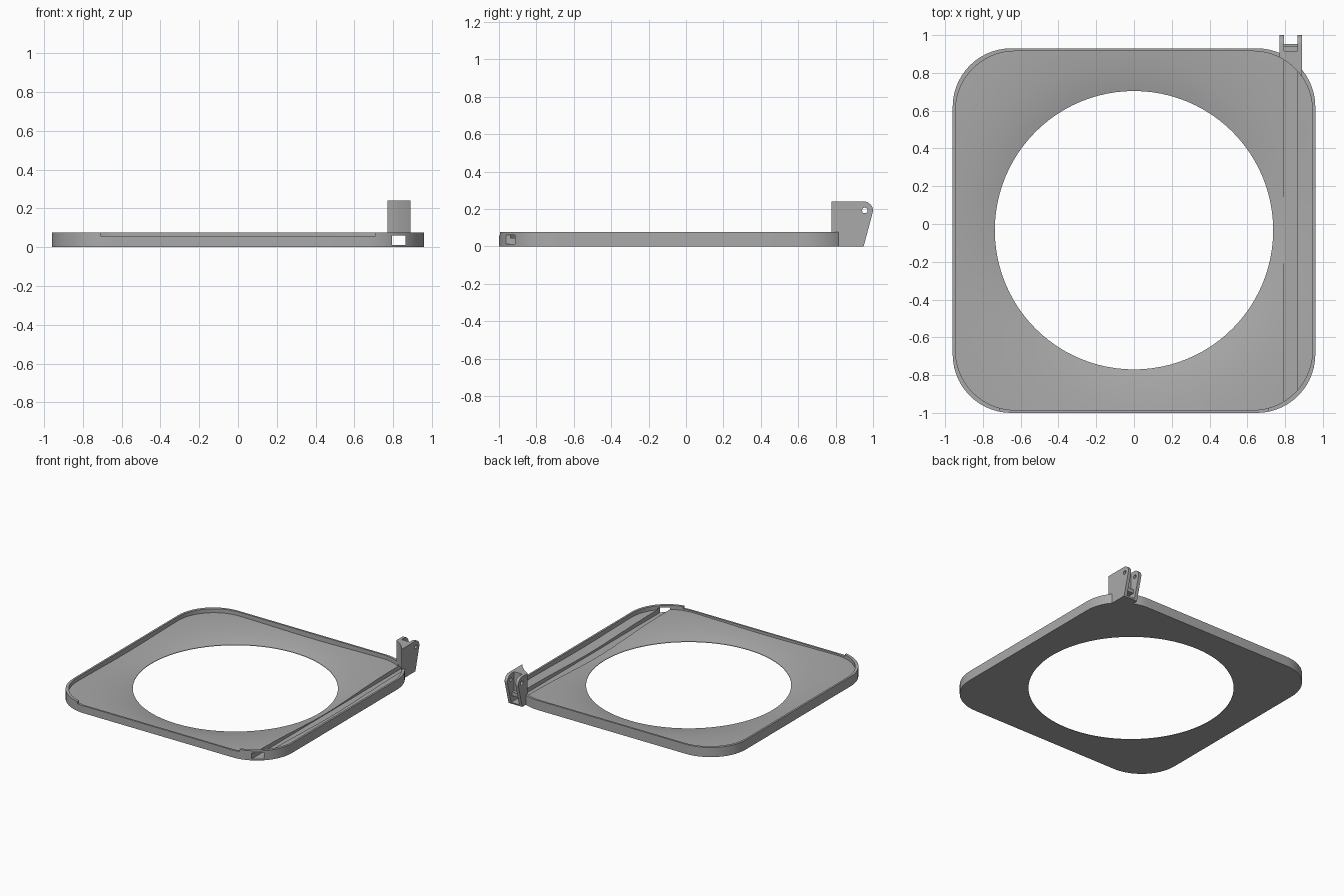
import bpy, bmesh, math
from mathutils import Vector

cube = bpy.data.objects.get("Cube")
if cube:
    bpy.data.objects.remove(cube, do_unlink=True)

grey = bpy.data.materials.new("mid_grey")
grey.use_nodes = True
grey.diffuse_color = (0.4, 0.4, 0.4, 1)
grey.node_tree.nodes["Principled BSDF"].inputs["Base Color"].default_value = (0.4, 0.4, 0.4, 1)


def add_object(name, bm):
    bmesh.ops.recalc_face_normals(bm, faces=bm.faces)
    mesh = bpy.data.meshes.new(name)
    bm.to_mesh(mesh)
    bm.free()
    mesh.materials.append(grey)
    obj = bpy.data.objects.new(name, mesh)
    bpy.context.collection.objects.link(obj)
    return obj


def prism(name, points, offset):
    """Extrude a closed outline of 3D points along an offset."""
    bm = bmesh.new()
    face = bm.faces.new([bm.verts.new(p) for p in points])
    out = bmesh.ops.extrude_face_region(bm, geom=[face])
    verts = [v for v in out["geom"] if isinstance(v, bmesh.types.BMVert)]
    bmesh.ops.translate(bm, verts=verts, vec=Vector(offset))
    return add_object(name, bm)


def box(name, x0, x1, y0, y1, z0, z1):
    return prism(name, [(x0, y0, z0), (x1, y0, z0), (x1, y1, z0), (x0, y1, z0)], (0, 0, z1 - z0))


def rounded_plate(name, inset, radius, z0, z1, steps=14):
    """Rounded rectangle prism, inset from the outer outline."""
    hx, hy, cy = 0.96 - inset, 0.965 - inset, -0.035
    pts = []
    for q, (sx, sy) in enumerate([(1, 1), (-1, 1), (-1, -1), (1, -1)]):
        for i in range(steps + 1):
            a = math.pi / 2 * (q + i / steps)
            pts.append((sx * (hx - radius) + radius * math.cos(a),
                        cy + sy * (hy - radius) + radius * math.sin(a), z0))
    return prism(name, pts, (0, 0, z1 - z0))


def lathe(name, profile, cy, steps=96):
    """Closed solid turned about a vertical axis; profile ends lie on the axis."""
    bm = bmesh.new()
    verts = [bm.verts.new((r, 0, z)) for r, z in profile]
    edges = [bm.edges.new(pair) for pair in zip(verts, verts[1:])]
    bmesh.ops.spin(bm, geom=verts + edges, cent=(0, 0, 0), axis=(0, 0, 1),
                   angle=math.tau, steps=steps)
    bmesh.ops.remove_doubles(bm, verts=bm.verts, dist=1e-5)
    bmesh.ops.translate(bm, verts=bm.verts, vec=(0, cy, 0))
    return add_object(name, bm)


def combine(target, tool, operation):
    """Apply a boolean and discard the tool."""
    mod = target.modifiers.new(operation.lower(), "BOOLEAN")
    mod.operation, mod.object, mod.solver = operation, tool, "EXACT"
    bpy.context.view_layer.objects.active = target
    bpy.ops.object.modifier_apply(modifier=mod.name)
    bpy.data.objects.remove(tool, do_unlink=True)


# Outer tray body
tray = rounded_plate("tray_with_hinge_bracket", 0, 0.31, 0, 0.076)

# Hinge bracket side profile with rounded upper corner
side = [(0.76, 0), (0.95, 0), (0.998, 0.18)]
side += [(0.95 + 0.05 * math.cos(a), 0.19 + 0.05 * math.sin(a))
         for a in [math.pi / 2 * i / 8 for i in range(9)]]
side += [(0.76, 0.24)]
bracket = prism("bracket", [(0.77, y, z) for y, z in side], (0.12, 0, 0))
combine(tray, bracket, "UNION")

# Hollow inside the rim, with a floor dipping to a thin edge round the opening
hollow = rounded_plate("hollow", 0.015, 0.315, -0.2, 0.4)
dish = lathe("dish", [(0, -0.1), (0.737, -0.1), (0.737, 0.004), (0.78, 0.014), (0.84, 0.025),
                      (0.92, 0.035), (1.02, 0.042), (1.12, 0.045), (1.6, 0.045),
                      (1.6, 0.3), (0, 0.3)], -0.033)
combine(hollow, dish, "INTERSECT")
combine(tray, hollow, "DIFFERENCE")

# Straight channel through floor, rim and bracket
combine(tray, box("channel", 0.795, 0.865, -1.2, 1.2, 0.012, 0.06), "DIFFERENCE")
# Gap between the hinge lugs, stepped at the bottom
combine(tray, box("lug_gap", 0.795, 0.865, 0.915, 1.2, 0.09, 0.4), "DIFFERENCE")
combine(tray, box("lug_gap_low", 0.795, 0.865, 0.942, 1.2, 0.012, 0.1), "DIFFERENCE")
# Pin hole through both lugs
pin = [(0.7, 0.956 + 0.015 * math.cos(math.tau * i / 20), 0.192 + 0.015 * math.sin(math.tau * i / 20))
       for i in range(20)]
combine(tray, prism("pin", pin, (0.3, 0, 0)), "DIFFERENCE")
# Lowered front lip
combine(tray, box("front_notch", -0.71, 0.71, -1.2, -0.9, 0.058, 0.2), "DIFFERENCE")

bpy.ops.object.select_all(action="DESELECT")
tray.select_set(True)
bpy.context.view_layer.objects.active = tray
bpy.ops.object.shade_smooth_by_angle(angle=math.radians(25))
